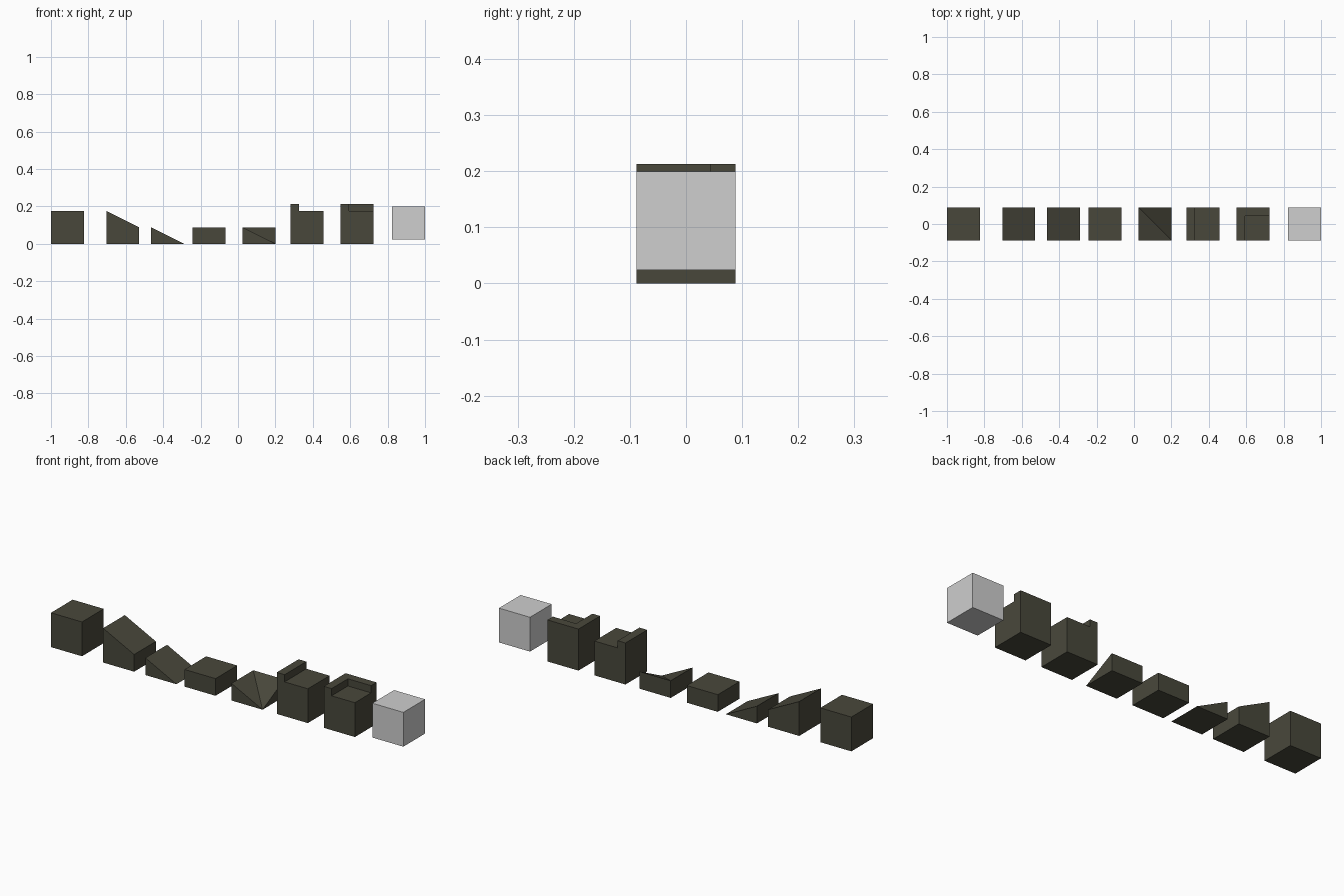
import bpy, bmesh

if "Cube" in bpy.data.objects:
    bpy.data.objects.remove(bpy.data.objects["Cube"])

S = 0.176          # block side
H = S / 2          # half side, also slab height
RIM = 0.044        # rim width
RIM_H = 0.037      # rim height


def material(name, rgb):
    m = bpy.data.materials.new(name)
    m.diffuse_color = (*rgb, 1.0)
    m.use_nodes = True
    m.node_tree.nodes["Principled BSDF"].inputs["Base Color"].default_value = m.diffuse_color
    return m


olive = material("dark olive", (0.066, 0.064, 0.044))
grey = material("light grey", (0.62, 0.62, 0.62))


def finish(bm, name, mat):
    bmesh.ops.recalc_face_normals(bm, faces=bm.faces)
    me = bpy.data.meshes.new(name)
    bm.to_mesh(me)
    bm.free()
    me.materials.append(mat)
    ob = bpy.data.objects.new(name, me)
    bpy.context.collection.objects.link(ob)
    return ob


def prism_bm(x0, z0, tops):
    """Square-based block; tops = heights at front-left, front-right, back-right, back-left.
    Zero-height corners are welded to the base."""
    bm = bmesh.new()
    corners = [(x0, -H), (x0 + S, -H), (x0 + S, H), (x0, H)]
    low = [bm.verts.new((x, y, z0)) for x, y in corners]
    top = [bm.verts.new((x, y, z0 + h)) if h > 0 else v
           for (x, y), h, v in zip(corners, tops, low)]

    def face(vs):
        vs = list(dict.fromkeys(vs))
        if len(vs) > 2:
            bm.faces.new(vs)

    face(low[::-1])
    for i in range(4):
        j = (i + 1) % 4
        face([low[i], low[j], top[j], top[i]])
    # flat tops stay quads, the twisted top folds from back-left to front-right
    if tops[0] == tops[3] and tops[1] == tops[2]:
        face(top)
    else:
        face([top[0], top[1], top[3]])
        face([top[1], top[2], top[3]])
    return bm


def rimmed_block(name, x0, back_rim):
    """Full cube with a raised rim on the left and optionally along the back."""
    bm = prism_bm(x0, 0, [S] * 4)
    cuts = [((x0 + RIM, 0, 0), (1, 0, 0))]
    if back_rim:
        cuts.append(((0, H - RIM, 0), (0, 1, 0)))
    for co, no in cuts:
        bmesh.ops.bisect_plane(bm, geom=bm.verts[:] + bm.edges[:] + bm.faces[:],
                               plane_co=co, plane_no=no, dist=1e-5)
    rim = []
    for f in bm.faces:
        c = f.calc_center_median()
        if c.z > S - 1e-4 and (c.x < x0 + RIM or (back_rim and c.y > H - RIM)):
            rim.append(f)
    ext = bmesh.ops.extrude_face_region(bm, geom=rim)["geom"]
    bmesh.ops.delete(bm, geom=[f for f in rim if f.is_valid], context='FACES_ONLY')
    for v in ext:
        if isinstance(v, bmesh.types.BMVert):
            v.co.z += RIM_H
    bmesh.ops.recalc_face_normals(bm, faces=bm.faces)
    bmesh.ops.dissolve_limit(bm, angle_limit=0.01, verts=bm.verts, edges=bm.edges)
    return finish(bm, name, olive)


# plain blocks, slopes and slabs: name, left x, base z, corner heights, colour
parts = [
    ("full_block", -1.0, 0, (S, S, S, S), olive),
    ("upper_slope", -0.704, 0, (S, H, H, S), olive),
    ("lower_slope", -0.464, 0, (H, 0, 0, H), olive),
    ("half_slab", -0.242, 0, (H, H, H, H), olive),
    ("inner_corner_slope", 0.025, 0, (H, 0, H, H), olive),
    ("floating_grey_block", 0.824, 0.024, (S, S, S, S), grey),
]
for name, x, z, tops, mat in parts:
    finish(prism_bm(x, z, tops), name, mat)

# blocks with raised rims
rimmed_block("edge_rim_block", 0.282, False)
rimmed_block("corner_rim_block", 0.549, True)
